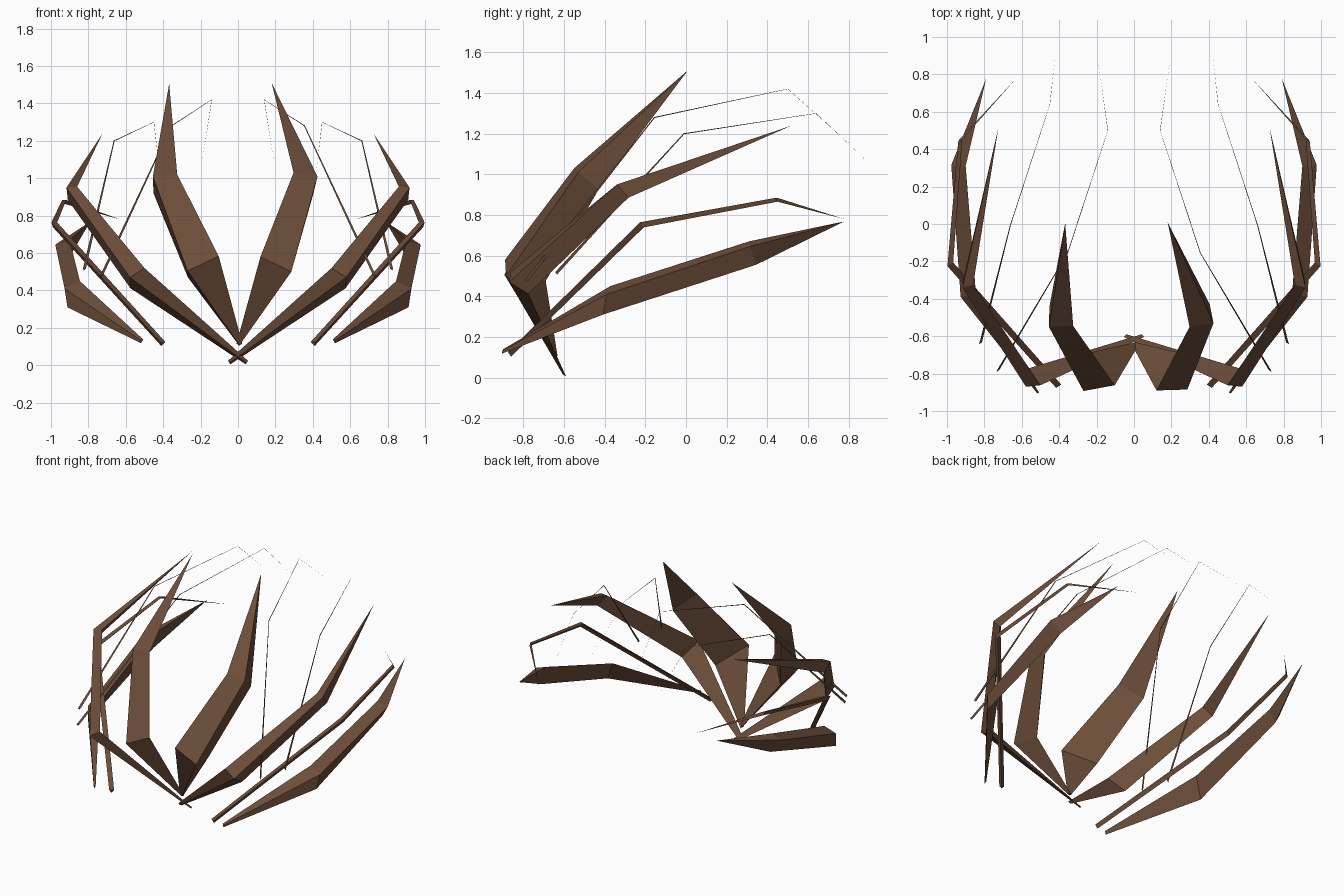
import bpy, bmesh
from mathutils import Vector

brown = bpy.data.materials.new("bark_brown")
brown.diffuse_color = (0.15, 0.075, 0.042, 1)


def spike(name, base, root_scale, lower, upper, tip, side=1):
    """Three-sided bent spike: small root, two triangular rings and a sharp tip."""
    bm = bmesh.new()
    lower = [Vector(p) for p in lower]
    mid = sum(lower, Vector()) / 3
    root = [Vector(base) + (p - mid) * root_scale for p in lower]
    loops = [[bm.verts.new((p[0] * side, p[1], p[2])) for p in ring]
             for ring in (root, lower, upper)]
    end = bm.verts.new((tip[0] * side, tip[1], tip[2]))
    bm.faces.new(loops[0])
    for i in range(3):
        j = (i + 1) % 3
        for lo, hi in zip(loops, loops[1:]):
            bm.faces.new((lo[i], lo[j], hi[j], hi[i]))
        bm.faces.new((loops[2][i], loops[2][j], end))
    bmesh.ops.recalc_face_normals(bm, faces=bm.faces)
    me = bpy.data.meshes.new(name)
    bm.to_mesh(me)
    bm.free()
    me.materials.append(brown)
    ob = bpy.data.objects.new(name, me)
    bpy.context.collection.objects.link(ob)


def tri(c, s):
    """Small triangular section around a point."""
    return [Vector(c) + s * Vector(d)
            for d in ((-0.9, 0.5, 0.5), (0.8, -0.6, 0.5), (0.4, 0.4, -0.9))]


def slender(name, base, a, b, tip, sizes, side):
    spike(name, base, sizes[0] / sizes[1], tri(a, sizes[1]), tri(b, sizes[2]), tip, side)


# Tall centre spikes: the two lean differently
spike("centre_spike_right", (0.002, -0.645, 0.11), 0.1,
      [(0.12, -0.89, 0.58), (0.285, -0.885, 0.50), (0.25, -0.69, 0.475)],
      [(0.297, -0.55, 1.03), (0.425, -0.53, 1.01), (0.405, -0.43, 0.925)],
      (0.18, 0.008, 1.51))
spike("centre_spike_left", (-0.012, -0.645, 0.11), 0.1,
      [(0.103, -0.862, 0.583), (0.27, -0.893, 0.505), (0.268, -0.695, 0.47)],
      [(0.325, -0.545, 1.02), (0.455, -0.55, 1.01), (0.452, -0.44, 0.92)],
      (0.368, 0.005, 1.505), -1)

for side, word in ((1, "right"), (-1, "left")):
    # Long spike beside the centre
    spike("long_spike_" + word, (-0.045, -0.6, 0.015), 0.17,
          [(0.50, -0.862, 0.52), (0.578, -0.87, 0.47), (0.575, -0.775, 0.412)],
          [(0.86, -0.325, 0.955), (0.917, -0.34, 0.95), (0.91, -0.283, 0.885)],
          (0.725, 0.515, 1.238), side)
    # Low broad side spike
    spike("low_spike_" + word, (0.515, -0.903, 0.13), 0.15,
          [(0.845, -0.372, 0.45), (0.927, -0.39, 0.41), (0.912, -0.408, 0.31)],
          [(0.90, 0.31, 0.67), (0.977, 0.315, 0.645), (0.915, 0.345, 0.555)],
          (0.79, 0.778, 0.768), side)
    # Slender side spike
    slender("slender_spike_" + word, (0.405, -0.865, 0.118), (0.983, -0.215, 0.755),
            (0.93, 0.445, 0.877), (0.63, 0.778, 0.78), (0.016, 0.018, 0.013), side)
    # Hair-thin upper spikes
    slender("outer_hair_spike_" + word, (0.822, -0.637, 0.515), (0.662, -0.01, 1.2),
            (0.45, 0.64, 1.3), (0.42, 0.905, 1.05), (0.009, 0.003, 0.001), side)
    slender("inner_hair_spike_" + word, (0.73, -0.785, 0.478), (0.355, -0.155, 1.28),
            (0.14, 0.5, 1.42), (0.19, 0.86, 1.1), (0.009, 0.003, 0.001), side)
